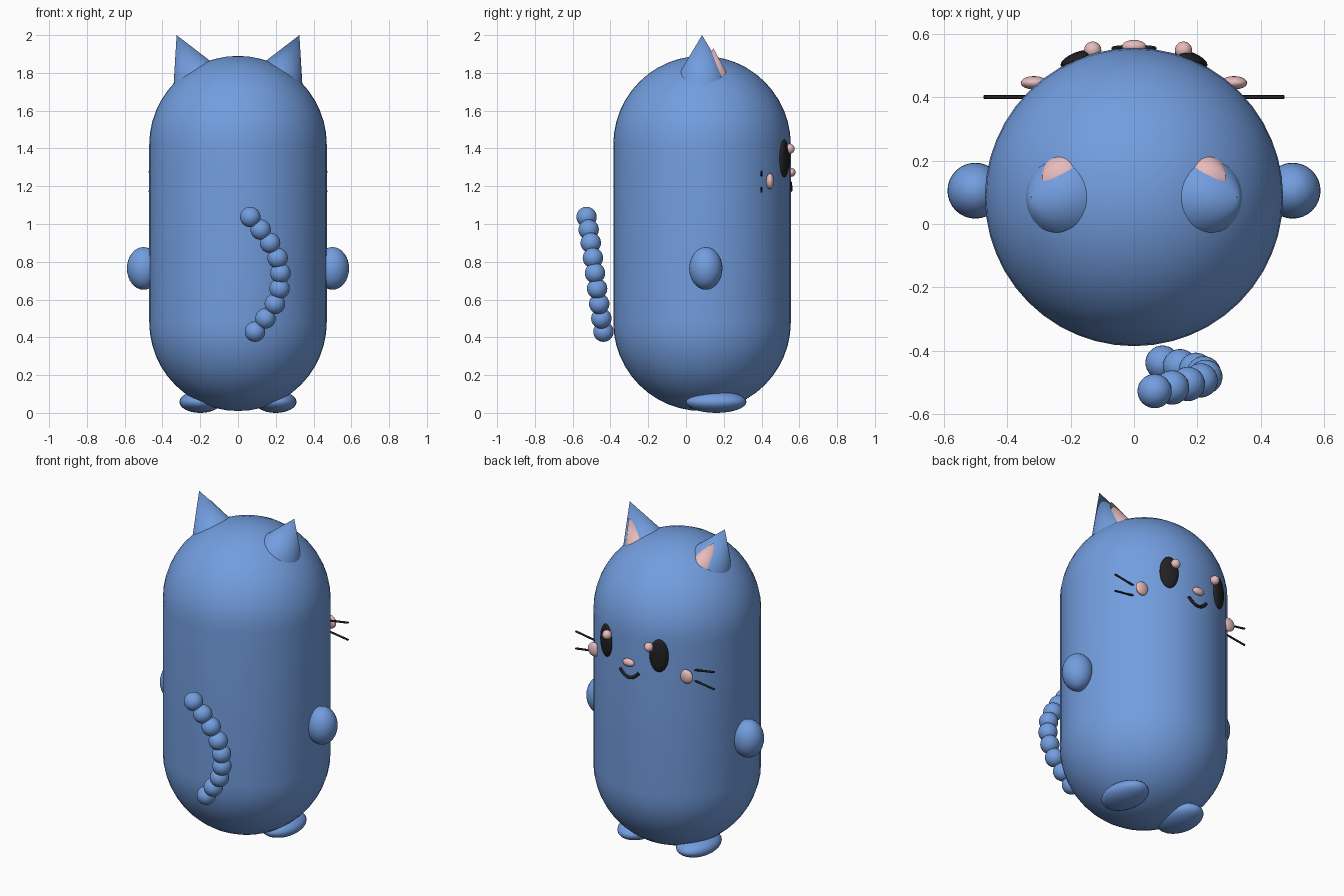
import bpy, bmesh, math
from mathutils import Vector, Matrix

default = bpy.data.objects.get("Cube")
if default:
    bpy.data.objects.remove(default, do_unlink=True)


def material(name, color):
    m = bpy.data.materials.new(name)
    m.use_nodes = True
    m.diffuse_color = (*color, 1)
    bsdf = next(n for n in m.node_tree.nodes if n.type == 'BSDF_PRINCIPLED')
    bsdf.inputs["Base Color"].default_value = (*color, 1)
    return m


BLUE = material("soft blue", (0.17, 0.34, 0.74))
PINK = material("pale pink", (0.80, 0.50, 0.51))
BLACK = material("near black", (0.015, 0.015, 0.017))


def finish(name, bm, mat):
    bmesh.ops.recalc_face_normals(bm, faces=bm.faces)
    mesh = bpy.data.meshes.new(name)
    bm.to_mesh(mesh)
    bm.free()
    mesh.materials.append(mat)
    obj = bpy.data.objects.new(name, mesh)
    bpy.context.collection.objects.link(obj)
    bpy.ops.object.select_all(action='DESELECT')
    obj.select_set(True)
    bpy.context.view_layer.objects.active = obj
    bpy.ops.object.shade_smooth_by_angle(angle=math.radians(40))
    return obj


def ellipsoid(name, center, radii, mat, turn=0.0):
    bm = bmesh.new()
    bmesh.ops.create_uvsphere(bm, u_segments=32, v_segments=16, radius=1)
    bm.transform(Matrix.Translation(center) @ Matrix.Rotation(turn, 4, 'Z')
                 @ Matrix.Diagonal((*radii, 1)))
    return finish(name, bm, mat)


def cone(name, tip, axis, radius, length, mat):
    # axis points from the base to the tip
    axis = Vector(axis).normalized()
    bm = bmesh.new()
    bmesh.ops.create_cone(bm, cap_ends=True, segments=40, radius1=radius,
                          radius2=0, depth=length)
    middle = Vector(tip) - axis * length / 2
    bm.transform(Matrix.Translation(middle) @ axis.to_track_quat('Z', 'Y').to_matrix().to_4x4())
    return finish(name, bm, mat)


def tube(name, points, radius, mat):
    # round tube swept along a short path
    bm = bmesh.new()
    sides, rings = 10, []
    pts = [Vector(p) for p in points]
    for i, p in enumerate(pts):
        along = (pts[min(i + 1, len(pts) - 1)] - pts[max(i - 1, 0)]).normalized()
        across = Vector((0, 1, 0))
        up = along.cross(across).normalized()
        angles = [math.tau * k / sides for k in range(sides)]
        rings.append([bm.verts.new(p + radius * (across * math.cos(a) + up * math.sin(a)))
                      for a in angles])
    for a, b in zip(rings, rings[1:]):
        for k in range(sides):
            n = (k + 1) % sides
            bm.faces.new((a[k], a[n], b[n], b[k]))
    bm.faces.new(rings[0])
    bm.faces.new(rings[-1])
    return finish(name, bm, mat)


# Capsule body: a rounded profile spun about its upright axis
R, BODY_Y, LOW, HIGH = 0.47, 0.085, 0.48, 1.42
profile = []
for mid, start in ((LOW, -90), (HIGH, 0)):
    for k in range(13):
        a = math.radians(start + 90 * k / 12)
        profile.append((R * math.cos(a), mid + R * math.sin(a)))
bm = bmesh.new()
verts = [bm.verts.new((x, 0, z)) for x, z in profile]
edges = [bm.edges.new(pair) for pair in zip(verts, verts[1:])]
bmesh.ops.spin(bm, geom=verts + edges, cent=(0, 0, 0), axis=(0, 0, 1),
               angle=math.tau, steps=48)
bmesh.ops.remove_doubles(bm, verts=bm.verts, dist=0.0005)
bm.transform(Matrix.Translation((0, BODY_Y, 0)))
finish("body", bm, BLUE)

# Parts that come in pairs
for side, s in (("left", 1), ("right", -1)):
    lean = (s * math.sin(math.radians(24.5)), 0, math.cos(math.radians(24.5)))
    cone(side + "_ear", (s * 0.325, 0.085, 2.0), lean, 0.138, 0.26, BLUE)
    cone(side + "_inner_ear", (s * 0.29, 0.145, 1.93), lean, 0.083, 0.17, PINK)
    ellipsoid(side + "_arm", (s * 0.5, 0.105, 0.765), (0.088, 0.088, 0.113), BLUE)
    ellipsoid(side + "_foot", (s * 0.2, 0.16, 0.058), (0.11, 0.16, 0.058), BLUE)
    ellipsoid(side + "_eye", (s * 0.18, 0.52, 1.347), (0.055, 0.021, 0.1), BLACK,
              turn=-s * math.radians(22.5))
    # both highlights shift the same way
    ellipsoid(side + "_eye_highlight", (s * 0.143 + 0.013, 0.548, 1.398),
              (0.027, 0.027, 0.027), PINK)
    ellipsoid(side + "_cheek", (s * 0.315, 0.445, 1.226), (0.042, 0.021, 0.042), PINK)
    for label, z0, z1 in (("upper", 1.255, 1.278), ("lower", 1.192, 1.172)):
        tube(f"{side}_{label}_whisker", [(s * 0.33, 0.4, z0), (s * 0.473, 0.4, z1)],
             0.006, BLACK)

# Nose and smile
ellipsoid("nose", (0, 0.56, 1.273), (0.038, 0.02, 0.023), PINK)
smile = []
for k in range(13):
    t = k / 6 - 1
    x = 0.064 * t
    smile.append((x, BODY_Y + math.sqrt(R * R - x * x), 1.18 + 0.04 * t * t))
tube("mouth", smile, 0.01, BLACK)

# Beaded tail
tail = [(0.09, 0.43), (0.145, 0.5), (0.195, 0.577), (0.22, 0.658), (0.225, 0.74),
        (0.21, 0.82), (0.17, 0.9), (0.12, 0.97), (0.065, 1.037)]
for i, (x, z) in enumerate(tail):
    ellipsoid(f"tail_bead_{i + 1}", (x, -0.437 - 0.0112 * i, z), (0.054,) * 3, BLUE)
